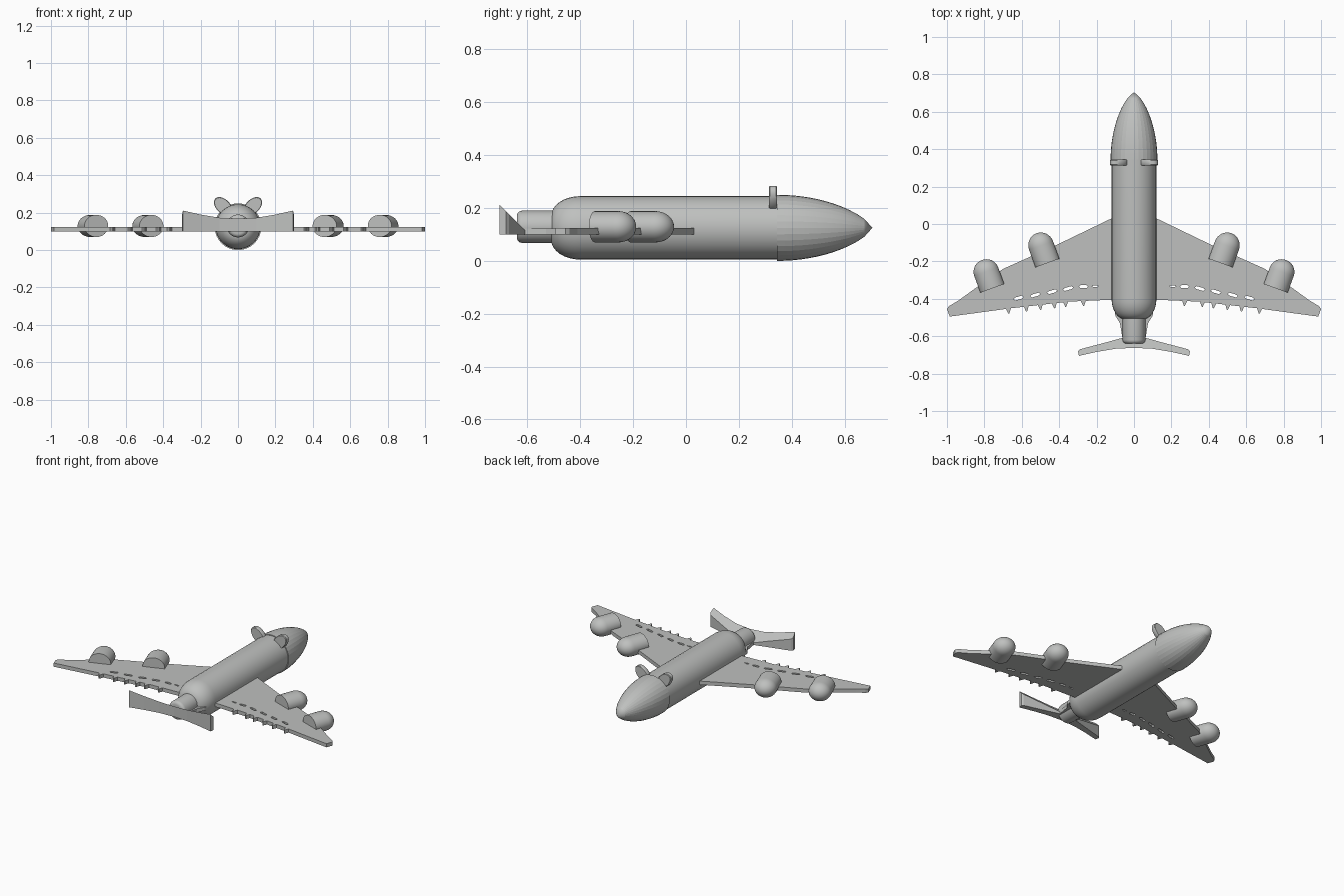
import bpy, bmesh, math
from mathutils import Matrix, Vector

cube = bpy.data.objects.get("Cube")
if cube:
    bpy.data.objects.remove(cube, do_unlink=True)

GREY = (0.52, 0.53, 0.52, 1)
grey = bpy.data.materials.new("plain grey")
grey.use_nodes = True
grey.diffuse_color = GREY
grey.node_tree.nodes["Principled BSDF"].inputs["Base Color"].default_value = GREY
AXIS_Z = 0.125


def add_mesh(name, mesh, smooth=None):
    mesh.materials.clear()
    mesh.materials.append(grey)
    if smooth:
        mesh.shade_smooth()
        mesh.set_sharp_from_angle(angle=math.radians(smooth))
    else:
        mesh.shade_flat()
    obj = bpy.data.objects.new(name, mesh)
    bpy.context.scene.collection.objects.link(obj)
    return obj


def mirror_x(obj):
    obj.modifiers.new("mirror", 'MIRROR').use_mirror_merge = False
    return obj


def revolve(name, profile, sides=32, matrix=None, smooth=None):
    """Spin (radius, y) points about the y axis."""
    bm = bmesh.new()
    verts = [bm.verts.new((r, y, 0)) for r, y in profile]
    edges = [bm.edges.new(pair) for pair in zip(verts, verts[1:])]
    bmesh.ops.spin(bm, geom=verts + edges, axis=(0, 1, 0), cent=(0, 0, 0),
                   angle=math.tau, steps=sides)
    bmesh.ops.remove_doubles(bm, verts=bm.verts, dist=1e-5)
    bmesh.ops.recalc_face_normals(bm, faces=bm.faces)
    bm.transform(matrix or Matrix.Translation((0, 0, AXIS_Z)))
    mesh = bpy.data.meshes.new(name)
    bm.to_mesh(mesh)
    bm.free()
    return add_mesh(name, mesh, smooth)


def slab(name, loops, z0, z1):
    """Extrude an outline; later loops become holes."""
    curve = bpy.data.curves.new(name, 'CURVE')
    curve.dimensions = '2D'
    curve.fill_mode = 'BOTH'
    curve.extrude = (z1 - z0) / 2
    for loop in loops:
        spline = curve.splines.new('POLY')
        spline.points.add(len(loop) - 1)
        for point, (x, y) in zip(spline.points, loop):
            point.co = (x, y, 0, 1)
        spline.use_cyclic_u = True
    helper = bpy.data.objects.new(name + " helper", curve)
    bpy.context.scene.collection.objects.link(helper)
    deps = bpy.context.evaluated_depsgraph_get()
    mesh = bpy.data.meshes.new_from_object(helper.evaluated_get(deps))
    bpy.data.objects.remove(helper, do_unlink=True)
    bm = bmesh.new()
    bm.from_mesh(mesh)
    bmesh.ops.remove_doubles(bm, verts=bm.verts, dist=1e-5)
    bmesh.ops.recalc_face_normals(bm, faces=bm.faces)
    bm.transform(Matrix.Translation((0, 0, (z0 + z1) / 2)))
    bm.to_mesh(mesh)
    bm.free()
    return add_mesh(name, mesh)


def arc(r_in, r_out, y0, depth, steps=8):
    """Rounded shoulder from r_out at y0 in to r_in at y0 + depth."""
    return [(r_in + (r_out - r_in) * math.cos(a), y0 + depth * math.sin(a))
            for a in (i * math.pi / 2 / steps for i in range(steps + 1))]


# Fuselage barrel with a rounded rear
revolve("fuselage", [(0, 0.345), (0.12, 0.345)] + arc(0.045, 0.12, -0.4, -0.11)
        + [(0, -0.51)], smooth=20)

# Pointed nose
nose = [(0.125 * (1 - (i / 12) ** 2) ** 0.72, 0.345 + 0.36 * i / 12) for i in range(13)]
revolve("nose", [(0, 0.345)] + nose, smooth=8)

# Tail pipe
revolve("tail_pipe", [(0, -0.48), (0.061, -0.48)] + arc(0.041, 0.061, -0.62, -0.02, 4)
        + [(0, -0.64)], matrix=Matrix.Translation((0, 0, 0.129)), smooth=35)

# Wings with trailing spikes and slots
trail = [(0.98, -0.497), (0.67, -0.452), (0.35, -0.415), (0.12, -0.405)]


def trail_y(x):
    for (xa, ya), (xb, yb) in zip(trail, trail[1:]):
        if xb <= x <= xa:
            return ya + (yb - ya) * (x - xa) / (xb - xa)


outline = [(0, 0.03), (0.12, 0.03), (0.41, -0.11), (0.7, -0.24), (0.85, -0.345),
           (0.94, -0.41), (0.99, -0.44), (1.0, -0.455), (0.985, -0.495)]
for x in (0.67, 0.575, 0.5, 0.425, 0.365, 0.27):
    outline += [(x + 0.014, trail_y(x + 0.014)), (x + 0.002, trail_y(x) - 0.027),
                (x - 0.004, trail_y(x) - 0.025), (x - 0.012, trail_y(x - 0.012))]
outline += [trail[-1], (0, -0.405)]

slots = []
for xa, xb, y in ((0.19, 0.225, -0.333), (0.245, 0.295, -0.335), (0.325, 0.38, -0.345),
                  (0.41, 0.465, -0.362), (0.5, 0.555, -0.38), (0.59, 0.645, -0.396)):
    drop = 0.005 if y < -0.34 else 0
    h = 0.008 if xb - xa > 0.04 else 0.005
    slots.append([(xa, y + drop), (xa + 0.01, y + h + drop), (xb - 0.01, y + h - drop),
                  (xb, y - drop), (xb - 0.01, y - h - drop), (xa + 0.01, y - h + drop)])
mirror_x(slab("wings", [outline] + slots, 0.1, 0.124))

# Flat root joining the fuselage to the tail
mirror_x(slab("tail_root", [[(0, -0.4), (0.11, -0.4), (0.1, -0.49), (0.075, -0.53),
                             (0.062, -0.61), (0, -0.61)]], 0.1, 0.122))

# Swept tail wedge, its top rising to the rear
tail = slab("tail_wedge", [[(0, -0.605), (0.06, -0.608), (0.15, -0.633), (0.29, -0.67),
                            (0.3, -0.68), (0.294, -0.705), (0.2, -0.684), (0.1, -0.667),
                            (0, -0.662)]], 0.1, 0.12)
for v in tail.data.vertices:
    if v.co.z > 0.11:
        v.co.z = 0.116 + (-0.61 - v.co.y)
mirror_x(tail)

# Four toed-out engine pods, domed at the front
pod = [(0, -0.1), (0.068, -0.1)] + arc(0, 0.068, 0, 0.07)
for label, x, y, length in (("inner", 0.497, -0.115, 1.0), ("outer", 0.79, -0.255, 0.95)):
    place = (Matrix.Translation((x, y, 0.129)) @ Matrix.Rotation(math.radians(-20), 4, 'Z')
             @ Matrix.Diagonal((1, length, 0.87, 1)))
    mirror_x(revolve(label + "_engines", pod, 32, place, smooth=35))

# Pair of leaning oval plates above the cockpit
place = (Matrix.Translation((0.08, 0.329, 0.235)) @ Matrix.Rotation(math.radians(45), 4, 'Y')
         @ Matrix.Diagonal((0.037, 1, 0.058, 1)))
mirror_x(revolve("cockpit_plates", [(0, 0.015), (0.93, 0.015), (1, 0.011), (1, -0.011),
                                    (0.93, -0.015), (0, -0.015)], 32, place, smooth=35))
